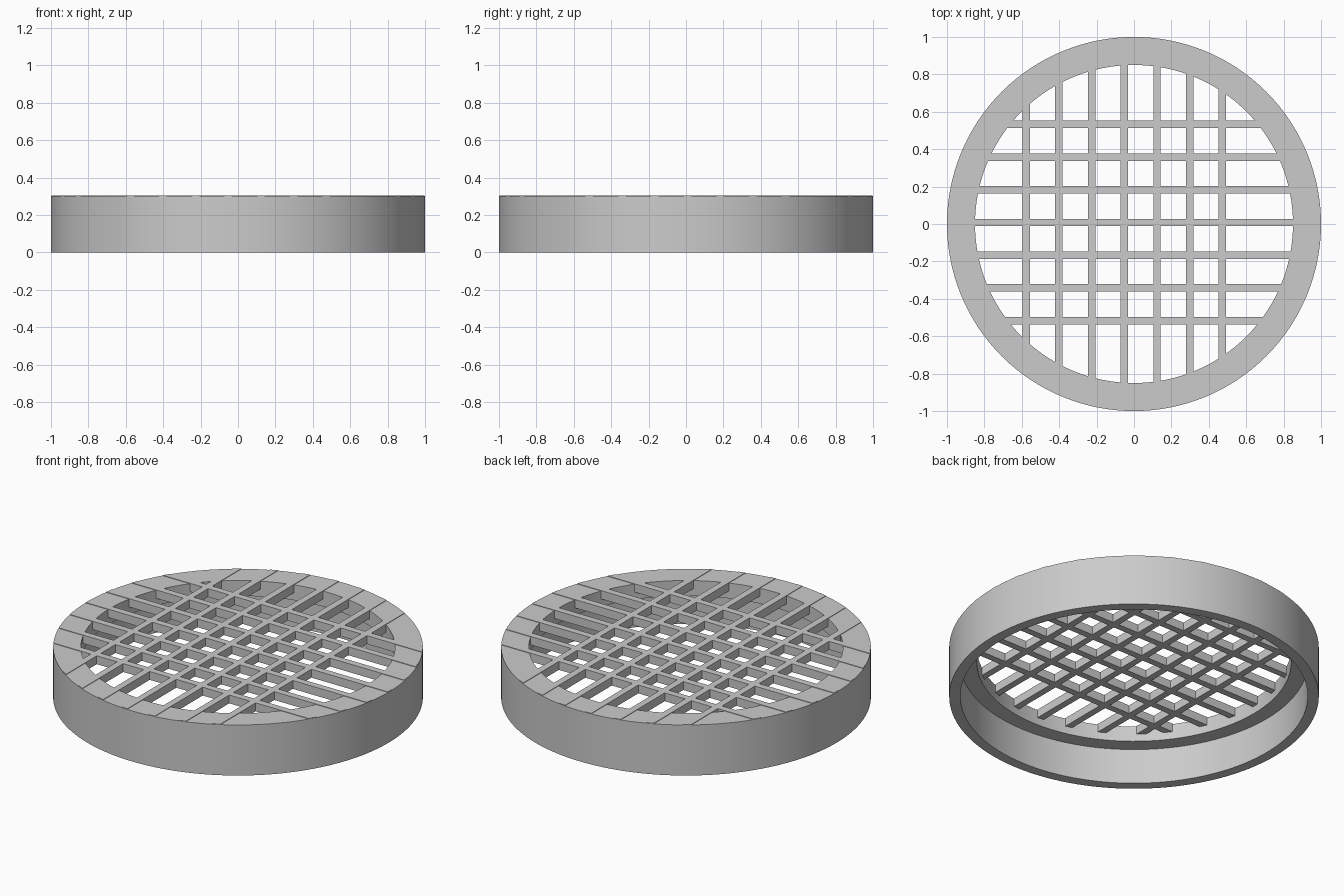
import bpy, bmesh
from math import sin, cos, pi, sqrt, radians

cube = bpy.data.objects.get("Cube")
if cube:
    bpy.data.objects.remove(cube, do_unlink=True)

SEGMENTS = 128
RIM_TOP, BAR_TOP, BAR_BOTTOM = 0.302, 0.305, 0.255
BAR_WIDTH, BAR_STEP, BAR_REACH = 0.04, 0.175, 0.998

grey = bpy.data.materials.new("light grey")
grey.use_nodes = True
colour = (0.6, 0.6, 0.6, 1)
grey.diffuse_color = colour
grey.node_tree.nodes["Principled BSDF"].inputs["Base Color"].default_value = colour


def finish(name, bm):
    """Turn a bmesh into a shaded object."""
    bmesh.ops.recalc_face_normals(bm, faces=bm.faces)
    mesh = bpy.data.meshes.new(name)
    bm.to_mesh(mesh)
    bm.free()
    mesh.materials.append(grey)
    obj = bpy.data.objects.new(name, mesh)
    bpy.context.collection.objects.link(obj)
    bpy.ops.object.select_all(action='DESELECT')
    obj.select_set(True)
    bpy.context.view_layer.objects.active = obj
    bpy.ops.object.shade_smooth_by_angle(angle=radians(30))
    return obj


def lathe(name, profile):
    """Revolve a closed (radius, height) profile about z."""
    bm = bmesh.new()
    rings = []
    for i in range(SEGMENTS):
        a = 2 * pi * i / SEGMENTS
        rings.append([bm.verts.new((r * cos(a), r * sin(a), z)) for r, z in profile])
    n = len(profile)
    for i in range(SEGMENTS):
        p, q = rings[i], rings[(i + 1) % SEGMENTS]
        for j in range(n):
            k = (j + 1) % n
            bm.faces.new((p[j], q[j], q[k], p[k]))
    return finish(name, bm)


def bar(name, centre, along_y):
    """Straight bar whose ends follow the outer rim."""
    sides = [centre + BAR_WIDTH * (i / 4 - 0.5) for i in range(5)]
    outline = [(s, sqrt(BAR_REACH ** 2 - s * s)) for s in sides]
    outline += [(s, -e) for s, e in reversed(outline)]
    bm = bmesh.new()
    verts = [bm.verts.new((s, e, BAR_BOTTOM) if along_y else (e, s, BAR_BOTTOM))
             for s, e in outline]
    base = bm.faces.new(verts)
    ext = bmesh.ops.extrude_face_region(bm, geom=[base], use_keep_orig=True)
    top = [v for v in ext["geom"] if isinstance(v, bmesh.types.BMVert)]
    bmesh.ops.translate(bm, verts=top, vec=(0, 0, BAR_TOP - BAR_BOTTOM))
    return finish(name, bm)


# Rim: deep outer wall with a narrower lip at the top
lathe("rim", [(1, 0), (1, RIM_TOP), (0.85, RIM_TOP), (0.85, 0.21),
              (0.94, 0.21), (0.94, 0)])

# Grille: seven bars in each direction
for i in range(7):
    bar(f"lengthwise_bar_{i + 1}", -0.577 + i * BAR_STEP, True)
    bar(f"crosswise_bar_{i + 1}", -0.517 + i * BAR_STEP, False)
